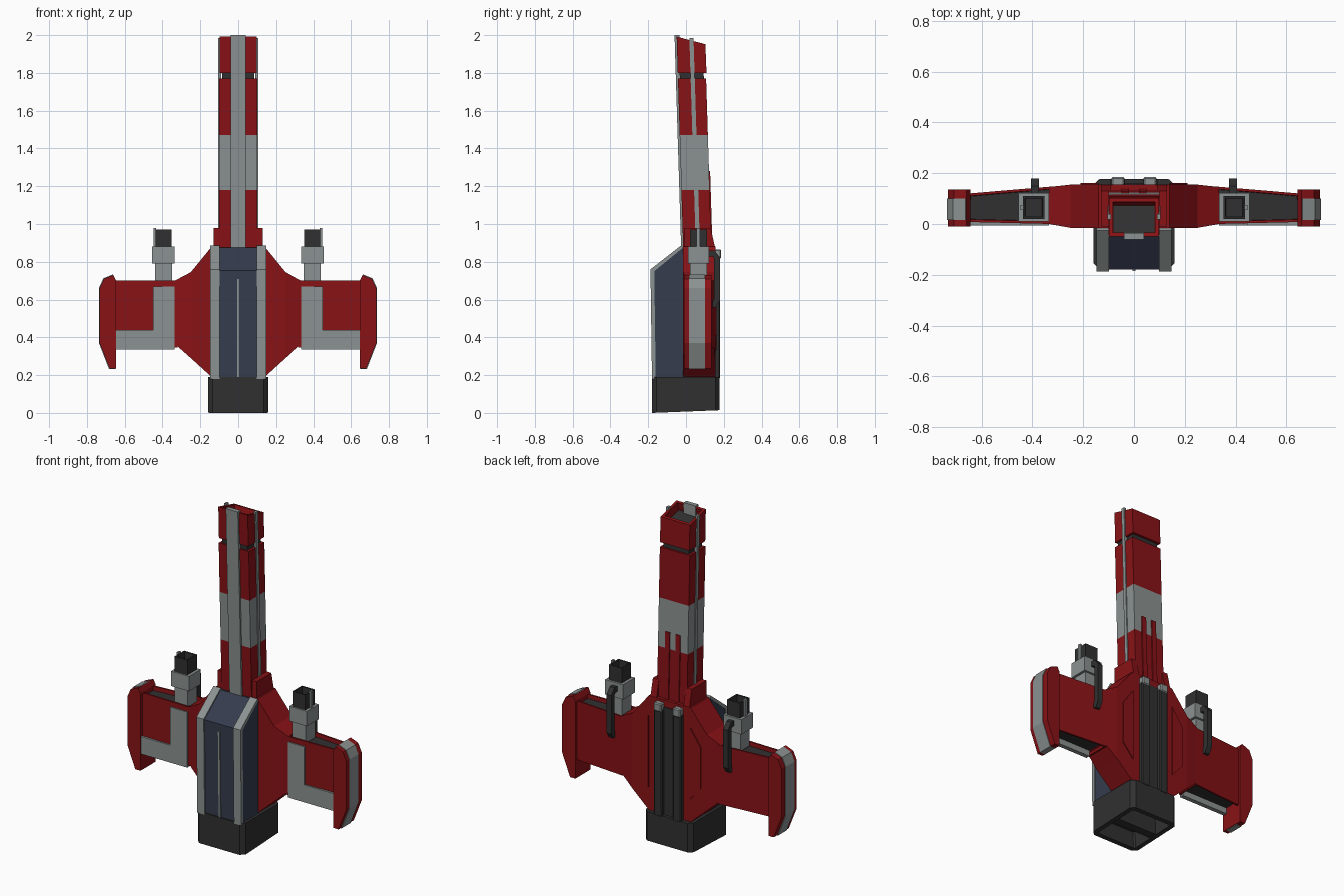
import bpy, bmesh
from mathutils import Vector

if "Cube" in bpy.data.objects:
    bpy.data.objects.remove(bpy.data.objects["Cube"])


def material(name, rgb):
    m = bpy.data.materials.new(name)
    m.diffuse_color = (*rgb, 1)
    m.use_nodes = True
    m.node_tree.nodes["Principled BSDF"].inputs["Base Color"].default_value = m.diffuse_color
    return m


RED = material("red_paint", (0.25, 0.006, 0.008))
GREY = material("grey_paint", (0.26, 0.29, 0.285))
DARK = material("dark_metal", (0.03, 0.03, 0.03))
BLUE = material("blue_glass", (0.035, 0.045, 0.075))


def finish(name, bm, mat, mirror=False, recesses=(), bevel=0):
    """Recesses are (direction, margin, depth): matching faces are sunk and darkened."""
    bmesh.ops.recalc_face_normals(bm, faces=bm.faces[:])
    bm.normal_update()
    for direction, margin, depth in recesses:
        faces = [f for f in bm.faces if f.normal.dot(Vector(direction)) > 0.9]
        bmesh.ops.inset_individual(bm, faces=faces, thickness=margin)
        bmesh.ops.inset_individual(bm, faces=faces, thickness=0.002, depth=-depth)
        for f in faces:
            f.material_index = 1
    me = bpy.data.meshes.new(name)
    bm.to_mesh(me)
    bm.free()
    me.materials.append(mat)
    me.materials.append(DARK)
    ob = bpy.data.objects.new(name, me)
    bpy.context.collection.objects.link(ob)
    if mirror:
        ob.modifiers.new("mirror", "MIRROR")
    if bevel:
        mod = ob.modifiers.new("bevel", "BEVEL")
        mod.width, mod.segments = bevel, 1
    return ob


def loft(name, rings, mat, **kw):
    bm = bmesh.new()
    rows = [[bm.verts.new(p) for p in r] for r in rings]
    n = len(rows[0])
    for a, b in zip(rows, rows[1:]):
        for i in range(n):
            bm.faces.new((a[i], a[(i + 1) % n], b[(i + 1) % n], b[i]))
    bm.faces.new(rows[0])
    bm.faces.new(rows[-1])
    return finish(name, bm, mat, **kw)


def prism_x(name, yz, x0, x1, mat, **kw):
    return loft(name, [[(x, y, z) for y, z in yz] for x in (x0, x1)], mat, **kw)


def prism_y(name, xz, y0, y1, mat, **kw):
    return loft(name, [[(x, y, z) for x, z in xz] for y in (y0, y1)], mat, **kw)


def box(name, x0, x1, y0, y1, z0, z1, mat, **kw):
    return prism_x(name, [(y0, z0), (y1, z0), (y1, z1), (y0, z1)], x0, x1, mat, **kw)


def lean(z):
    """The neck leans forward slightly as it rises."""
    return -0.031 * (z - 0.88)


def neck_part(name, x0, x1, y0, y1, z0, z1, mat, slope=0.0, **kw):
    return prism_x(name, [(y0 + lean(z0), z0), (y1 + lean(z0), z0),
                          (y1 + lean(z1), z1 - slope), (y0 + lean(z1), z1)],
                   x0, x1, mat, **kw)


# Long neck in painted bands, with a hollow head
for name, z0, z1, mat in (("neck_lower", 0.7, 1.18, RED), ("neck_band", 1.18, 1.47, GREY),
                          ("neck_upper", 1.47, 1.77, RED)):
    neck_part(name, -0.10, 0.10, -0.015, 0.134, z0, z1, mat)
neck_part("neck_joint", -0.085, 0.085, -0.005, 0.122, 1.76, 1.81, DARK)
neck_part("neck_head", -0.098, 0.098, -0.015, 0.137, 1.80, 1.992, RED, slope=0.04,
          recesses=[((0, 0, 1), 0.022, 0.05)])
neck_part("neck_front_stripe", -0.04, 0.04, -0.026, 0.0, 0.86, 2.0, GREY)
neck_part("neck_side_stripe", 0.09, 0.105, 0.052, 0.074, 0.95, 1.985, GREY, mirror=True)
neck_part("neck_back_rail", 0.02, 0.05, 0.12, 0.14, 0.85, 1.28, RED, mirror=True)

# Neck root collar
prism_x("neck_collar", [(-0.01, 0.80), (0.155, 0.80), (0.155, 0.87), (0.13, 0.98), (-0.01, 0.98)],
        0.09, 0.13, RED, mirror=True)

# Fuselage, tapering outward to the wing roots
half = [(0.14, -0.015, 0.155, 0.19, 0.88), (0.25, -0.015, 0.155, 0.29, 0.745),
        (0.335, 0.0, 0.146, 0.365, 0.70)]
stations = [(-x, *r) for x, *r in reversed(half)] + half
loft("fuselage", [[(x, a, lo), (x, b, lo), (x, b, hi), (x, a, hi)]
                  for x, a, b, lo, hi in stations], RED)
prism_y("back_panel", [(0.14, 0.33), (0.21, 0.41), (0.21, 0.66), (0.14, 0.76)],
        0.14, 0.161, RED, mirror=True)

# Wings with dark recessed edges and grey front plates
wing = [(0.32, 0.0, 0.148, 0.345, 0.70), (0.655, 0.008, 0.12, 0.345, 0.70)]
loft("wing", [[(x, a, lo), (x, b, lo), (x, b, hi), (x, a, hi)] for x, a, b, lo, hi in wing],
     RED, mirror=True, recesses=[((0, 0, 1), 0.014, 0.025), ((0, 0, -1), 0.014, 0.025)])
prism_y("wing_plate", [(0.335, 0.335), (0.648, 0.335), (0.648, 0.44), (0.45, 0.44),
                       (0.45, 0.67), (0.335, 0.67)], -0.006, 0.02, GREY, mirror=True)

# Wing tips with a grey strip round the edge
tip = [(0.645, 0.235), (0.68, 0.235), (0.733, 0.37), (0.733, 0.66), (0.71, 0.71),
       (0.66, 0.73), (0.645, 0.70)]
prism_y("wing_tip", tip, -0.01, 0.135, RED, mirror=True)
prism_y("wing_tip_strip", [(x + 0.003, 0.48 + (z - 0.48) * 1.012) for x, z in tip],
        0.015, 0.10, GREY, mirror=True)

# Wing guns
box("gun_base", 0.35, 0.44, 0.02, 0.11, 0.68, 0.80, GREY, mirror=True)
box("gun_collar", 0.335, 0.455, 0.01, 0.122, 0.79, 0.88, GREY, mirror=True)
box("gun_barrel", 0.352, 0.438, 0.02, 0.11, 0.87, 0.97, DARK, mirror=True,
    recesses=[((0, 0, 1), 0.012, 0.06)])
box("gun_sight", 0.435, 0.448, 0.055, 0.075, 0.87, 0.98, GREY, mirror=True)


# Gun hoses: square tube bent from gun to wing back
def hose_ring(y, z, dy, dz):
    return [(0.374, y - dy, z - dz), (0.406, y - dy, z - dz),
            (0.406, y + dy, z + dz), (0.374, y + dy, z + dz)]


loft("gun_hose", [hose_ring(0.10, 0.845, 0, 0.016), hose_ring(0.145, 0.845, 0.004, 0.016),
                  hose_ring(0.163, 0.82, 0.016, 0.004), hose_ring(0.163, 0.60, 0.016, -0.004),
                  hose_ring(0.15, 0.575, 0.008, -0.016), hose_ring(0.11, 0.575, 0, -0.016)],
     DARK, mirror=True)

# Canopy: blue glass with grey corner frames and centre rib
prism_x("canopy_glass", [(0.0, 0.18), (-0.172, 0.18), (-0.18, 0.755), (-0.025, 0.876),
                         (0.0, 0.876)], -0.143, 0.143, BLUE)
prism_x("canopy_frame", [(-0.16, 0.18), (-0.18, 0.18), (-0.188, 0.76), (-0.025, 0.887),
                         (-0.015, 0.875), (-0.168, 0.75)], 0.098, 0.147, GREY, mirror=True)
prism_x("canopy_rib", [(-0.16, 0.18), (-0.178, 0.18), (-0.185, 0.71), (-0.16, 0.71)],
        -0.006, 0.006, GREY)

# Engine block with two exhaust slots
outline = [(-0.16, -0.155), (-0.135, -0.18), (0.135, -0.18), (0.16, -0.155),
           (0.16, 0.155), (0.135, 0.178), (-0.135, 0.178), (-0.16, 0.155)]
loft("engine", [[(x, y, (y + 0.18) * 0.04) for x, y in outline],
                [(x, y, 0.19) for x, y in outline]], DARK,
     recesses=[((0, 0, -1), 0.03, 0.10)])
box("engine_divider", -0.135, 0.135, -0.025, 0.025, 0.012, 0.13, DARK)

# Back rails with grey caps over a dark spine
box("spine_plate", -0.045, 0.045, 0.14, 0.16, 0.18, 0.84, DARK)
box("back_rail", 0.035, 0.092, 0.14, 0.18, 0.18, 0.83, DARK, mirror=True, bevel=0.006)
box("back_rail_cap", 0.038, 0.089, 0.135, 0.186, 0.815, 0.865, GREY, mirror=True, bevel=0.006)
